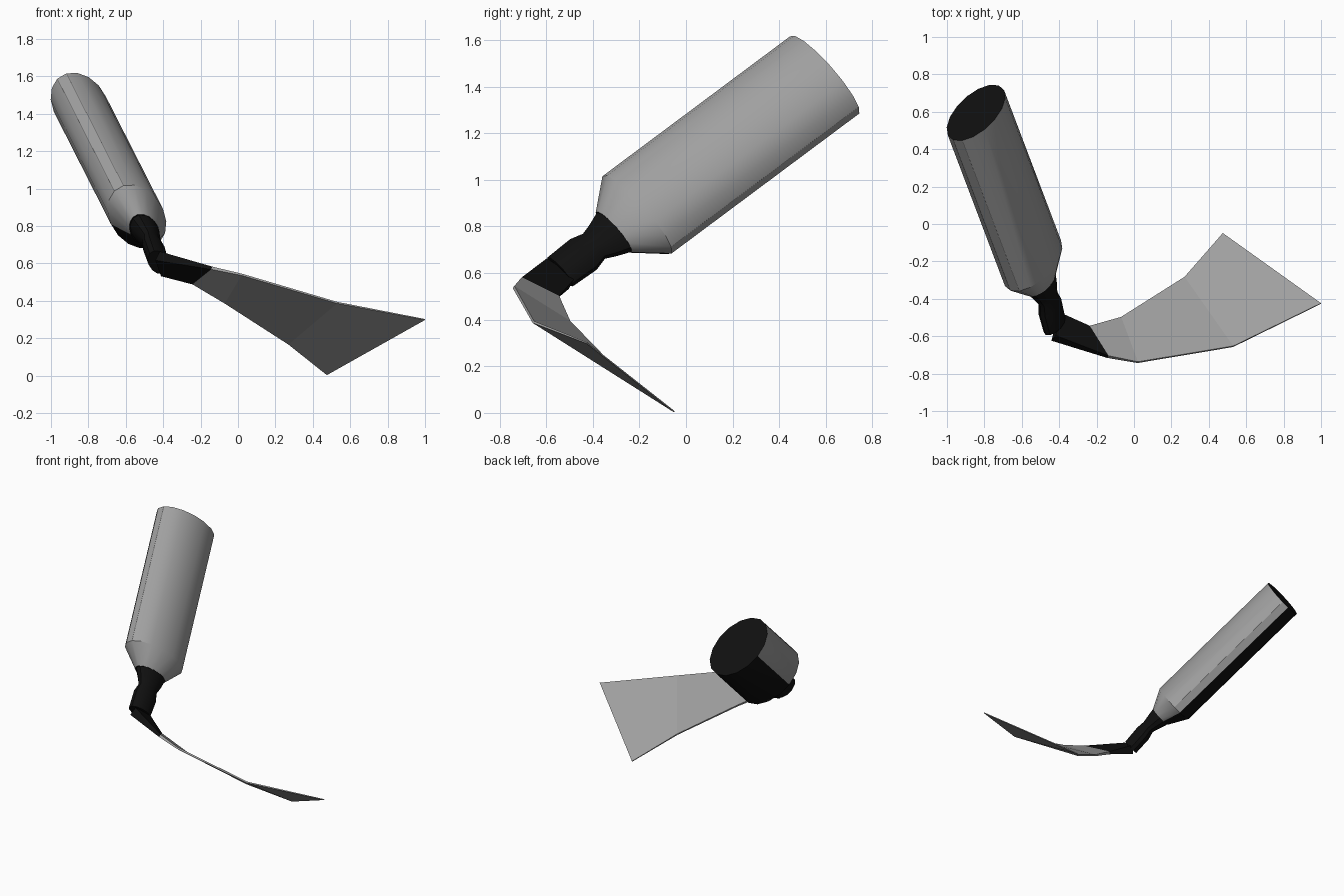
import bpy, bmesh, math
from mathutils import Vector

if "Cube" in bpy.data.objects:
    bpy.data.objects.remove(bpy.data.objects["Cube"])


def material(name, rgb):
    m = bpy.data.materials.new(name)
    m.diffuse_color = (*rgb, 1)
    m.use_nodes = True
    m.node_tree.nodes["Principled BSDF"].inputs["Base Color"].default_value = m.diffuse_color
    return m


GREY = material("steel_grey", (0.35, 0.35, 0.35))
BLACK = material("black", (0.005, 0.005, 0.005))

# Handle frame: D runs along the grip, U and V are its long and short cross axes
D = Vector((-0.292, 0.773, 0.566)).normalized()
U = Vector((0.417, 0.634, -0.651))
U = (U - D * U.dot(D)).normalized()
V = Vector((0.862, -0.044, 0.506))
V = (V - D * V.dot(D) - U * V.dot(U)).normalized()
A, B = 0.237, 0.142


def ring(center, scale, sides):
    pts = []
    for i in range(sides):
        t = 2 * math.pi * (i + 0.5) / sides
        pts.append(Vector(center) + U * A * scale * math.cos(t) + V * B * scale * math.sin(t))
    return pts


def loft(name, rings, rule, angle=None):
    """Skin closed rings, cap both ends; rule(row, side, n) gives the material index."""
    bm = bmesh.new()
    vs = [[bm.verts.new(p) for p in r] for r in rings]
    n = len(vs[0])
    for k in range(len(vs) - 1):
        for i in range(n):
            j = (i + 1) % n
            f = bm.faces.new((vs[k][i], vs[k][j], vs[k + 1][j], vs[k + 1][i]))
            f.material_index = rule(k, i, n)
    for k, r in ((0, vs[0]), (len(vs) - 1, vs[-1])):
        bm.faces.new(r).material_index = rule(k, -1, n)
    bmesh.ops.recalc_face_normals(bm, faces=bm.faces)
    me = bpy.data.meshes.new(name)
    bm.to_mesh(me)
    bm.free()
    ob = bpy.data.objects.new(name, me)
    bpy.context.collection.objects.link(ob)
    me.materials.append(GREY)
    me.materials.append(BLACK)
    if angle:
        bpy.ops.object.select_all(action='DESELECT')
        ob.select_set(True)
        bpy.context.view_layer.objects.active = ob
        bpy.ops.object.shade_smooth_by_angle(angle=math.radians(angle))
    return ob


# Handle: oval grip with a tapered nose, black end cap and black underside strip
def handle_rule(row, side, n):
    if side < 0:
        return 1
    mid = (360 * (side + 1) / n + 180) % 360 - 180
    return 1 if -100 < mid < -10 else 0


loft("handle", [ring((-0.845, 0.595, 1.45), 1, 16),
                ring((-0.54, -0.21, 0.85), 1, 16),
                ring((-0.50, -0.31, 0.775), 0.52, 16)], handle_rule, 30)

# Neck: black waisted rod between handle and blade
neck = [((-0.50, -0.305, 0.778), 0.51), ((-0.475, -0.355, 0.74), 0.40),
        ((-0.46, -0.395, 0.715), 0.32), ((-0.45, -0.44, 0.68), 0.39),
        ((-0.425, -0.54, 0.605), 0.37)]
loft("neck", [ring(c, s, 12) for c, s in neck], lambda k, i, n: 1, 40)

# Blade: curved sheet through paired edge points (upper, lower, thickness)
sections = [((-0.43, -0.61, 0.64), (-0.40, -0.49, 0.555), 0.06),
            ((-0.14, -0.71, 0.575), (-0.24, -0.55, 0.495), 0.02),
            ((0.02, -0.74, 0.54), (-0.07, -0.50, 0.39), 0.012),
            ((0.53, -0.655, 0.39), (0.27, -0.285, 0.17), 0.01),
            ((1.0, -0.425, 0.30), (0.475, -0.05, 0.005), 0.006)]
mids = [(Vector(u) + Vector(l)) / 2 for u, l, t in sections]
rings = []
for k, (u, l, t) in enumerate(sections):
    u, l = Vector(u), Vector(l)
    along = mids[min(k + 1, len(mids) - 1)] - mids[max(k - 1, 0)]
    off = along.cross(u - l).normalized() * t / 2
    rings.append([u + off, l + off, l - off, u - off])
loft("blade_root", rings[:2], lambda k, i, n: 1)
loft("blade", rings[1:], lambda k, i, n: 0)
